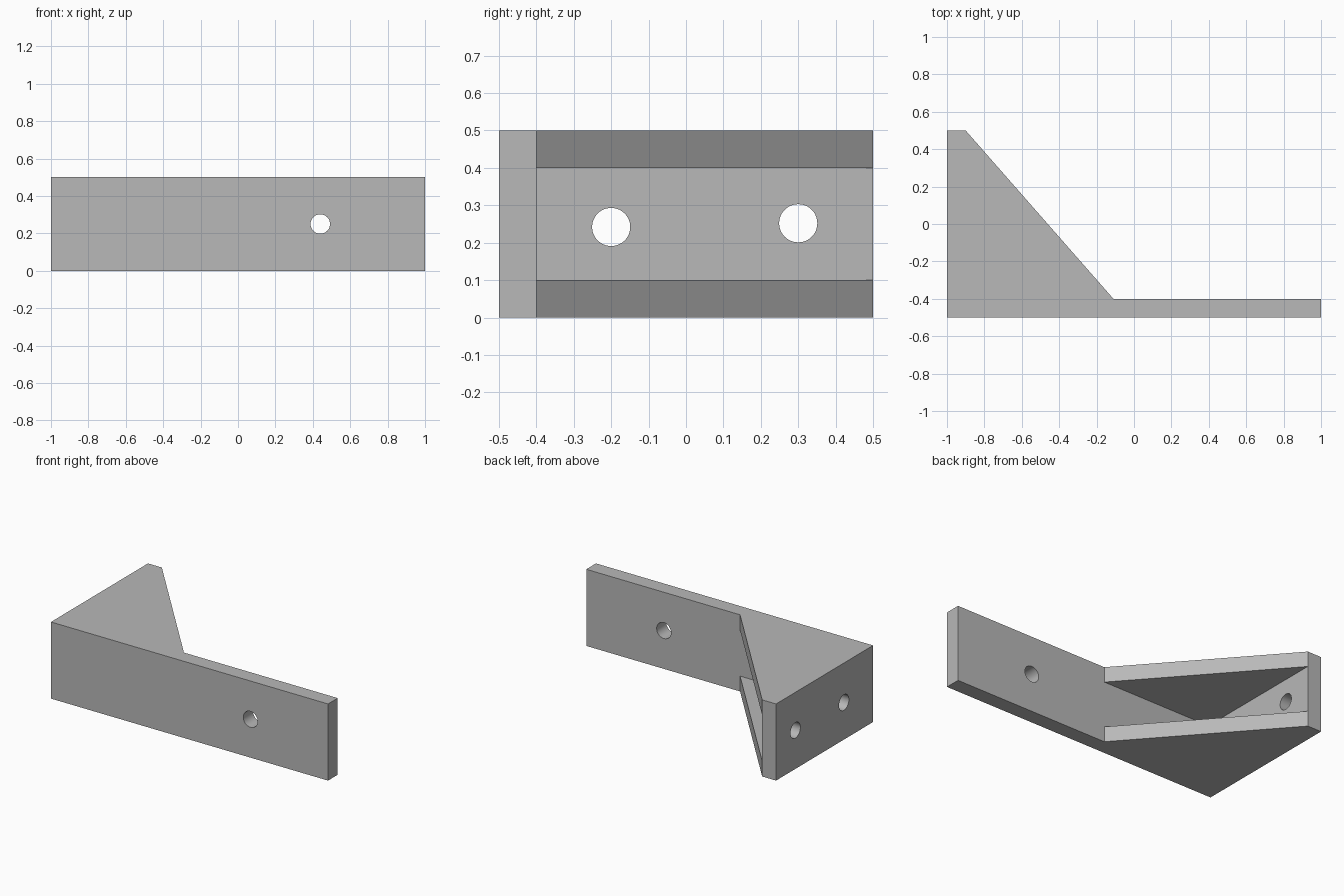
import bpy
import bmesh
from math import radians, pi, cos, sin
from mathutils import Matrix, Vector

if "Cube" in bpy.data.objects:
    bpy.data.objects.remove(bpy.data.objects["Cube"])

# Single plain grey
GREY = (0.48, 0.48, 0.48, 1)
grey = bpy.data.materials.new("plain grey")
grey.use_nodes = True
grey.diffuse_color = GREY
grey.node_tree.nodes["Principled BSDF"].inputs["Base Color"].default_value = GREY

DEPTH, HEIGHT, WALL = 0.5, 0.5, 0.1


def prism(name, outline, thickness, matrix=Matrix()):
    """Extrude a flat outline along its local z, then place it."""
    bm = bmesh.new()
    face = bm.faces.new([bm.verts.new((u, v, 0)) for u, v in outline])
    moved = bmesh.ops.extrude_face_region(bm, geom=[face])["geom"]
    verts = [v for v in moved if isinstance(v, bmesh.types.BMVert)]
    bmesh.ops.translate(bm, verts=verts, vec=Vector((0, 0, thickness)))
    bm.transform(matrix)
    bmesh.ops.recalc_face_normals(bm, faces=bm.faces)
    mesh = bpy.data.meshes.new(name)
    bm.to_mesh(mesh)
    bm.free()
    mesh.materials.append(grey)
    obj = bpy.data.objects.new(name, mesh)
    bpy.context.collection.objects.link(obj)
    return obj


def rectangle(u0, u1, v0, v1):
    return [(u0, v0), (u1, v0), (u1, v1), (u0, v1)]


def slot(u, v, radius, straight=0.0, steps=24):
    """Round hole, stretched along v when straight is above zero."""
    points = []
    for offset, start in ((straight / 2, 0), (-straight / 2, pi)):
        last = steps if straight else steps - 1
        for i in range(last + 1):
            a = start + pi * i / steps
            points.append((u + radius * cos(a), v + offset + radius * sin(a)))
    return points


def drill(plate, outlines, matrix):
    """Cut each outline through the plate."""
    for outline in outlines:
        cutter = prism("hole_cutter", outline, 3 * WALL,
                       matrix @ Matrix.Translation((0, 0, -WALL)))
        cutter.hide_render = True
        cut = plate.modifiers.new("hole", 'BOOLEAN')
        cut.operation, cut.solver, cut.object = 'DIFFERENCE', 'EXACT', cutter
        bpy.context.view_layer.objects.active = plate
        bpy.ops.object.modifier_apply(modifier=cut.name)
        bpy.data.objects.remove(cutter)


# Long front plate: local (u, v) is (x, z), thickness runs towards +y
front_frame = Matrix(((1, 0, 0, 0), (0, 0, 1, -DEPTH), (0, 1, 0, 0), (0, 0, 0, 1)))
front_plate = prism("front_plate", rectangle(-1, 1, 0, HEIGHT), WALL, front_frame)
drill(front_plate,
      [slot(0.44, 0.25, 0.052),
       slot(0.767, 0.252, 0.052, 0.115),
       slot(0.911, 0.252, 0.052, 0.115)], front_frame)

# Short end plate: local (u, v) is (y, z), thickness runs towards +x
end_frame = Matrix(((0, 0, 1, -1), (1, 0, 0, 0), (0, 1, 0, 0), (0, 0, 0, 1)))
end_plate = prism("end_plate", rectangle(WALL - DEPTH, DEPTH, 0, HEIGHT), WALL, end_frame)
drill(end_plate, [slot(-0.2, 0.242, 0.051), slot(0.3, 0.252, 0.051)], end_frame)

# Triangular gussets joining the plates at the bottom and top
triangle = [(WALL - 1, WALL - DEPTH), (-0.11, WALL - DEPTH), (WALL - 1, DEPTH)]
gussets = [prism(name, triangle, WALL, Matrix.Translation((0, 0, z)))
           for name, z in (("lower_gusset", 0), ("upper_gusset", HEIGHT - WALL))]

# Smooth hole walls, sharp plate edges
bpy.ops.object.select_all(action='DESELECT')
for obj in [front_plate, end_plate] + gussets:
    obj.select_set(True)
bpy.context.view_layer.objects.active = front_plate
bpy.ops.object.shade_smooth_by_angle(angle=radians(30))
